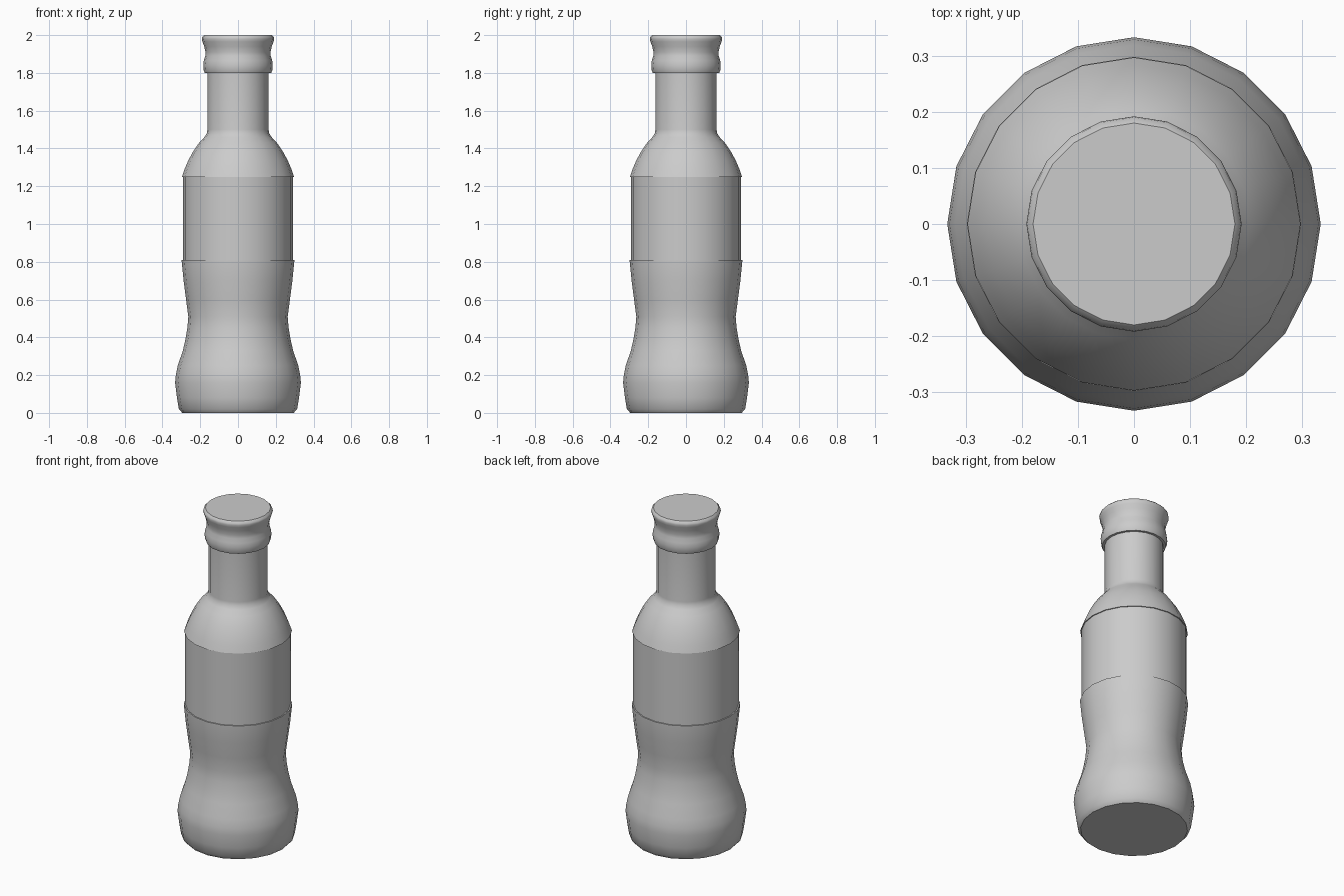
import bpy, bmesh
from math import cos, sin, pi, radians

if "Cube" in bpy.data.objects:
    bpy.data.objects.remove(bpy.data.objects["Cube"])

SIDES = 20


def lathe(name, profile):
    """Revolve (radius, z) points around z, closing both ends with flat discs."""
    bm = bmesh.new()
    rings = [[bm.verts.new((r * cos(2 * pi * i / SIDES), r * sin(2 * pi * i / SIDES), z))
              for i in range(SIDES)] for r, z in profile]
    for a, b in zip(rings, rings[1:]):
        for i in range(SIDES):
            j = (i + 1) % SIDES
            bm.faces.new((a[i], a[j], b[j], b[i]))
    bm.faces.new(rings[0][::-1])
    bm.faces.new(rings[-1])
    mesh = bpy.data.meshes.new(name)
    bm.to_mesh(mesh)
    bm.free()
    obj = bpy.data.objects.new(name, mesh)
    bpy.context.collection.objects.link(obj)
    bpy.ops.object.select_all(action='DESELECT')
    obj.select_set(True)
    bpy.context.view_layer.objects.active = obj
    bpy.ops.object.shade_smooth_by_angle(angle=radians(35))
    return obj


# Bottle: foot, bulge, waist, recessed label band, shoulder, neck
lathe("bottle_body", [
    (0.295, 0.0), (0.313, 0.02), (0.323, 0.08), (0.333, 0.16), (0.329, 0.20),
    (0.319, 0.25), (0.292, 0.33), (0.278, 0.39), (0.268, 0.45), (0.263, 0.51),
    (0.275, 0.60), (0.288, 0.70), (0.298, 0.80), (0.298, 0.81),
    (0.291, 0.81), (0.291, 1.25),
    (0.297, 1.25), (0.283, 1.29), (0.264, 1.335), (0.237, 1.385),
    (0.206, 1.43), (0.178, 1.46), (0.165, 1.48), (0.162, 1.50), (0.162, 1.81)])

# Cap: rounded collar, groove and flared lip
lathe("cap", [
    (0.176, 1.80), (0.182, 1.815), (0.184, 1.84), (0.181, 1.865), (0.173, 1.89),
    (0.172, 1.91), (0.179, 1.94), (0.188, 1.965), (0.192, 1.98),
    (0.190, 1.99), (0.180, 2.0)])
